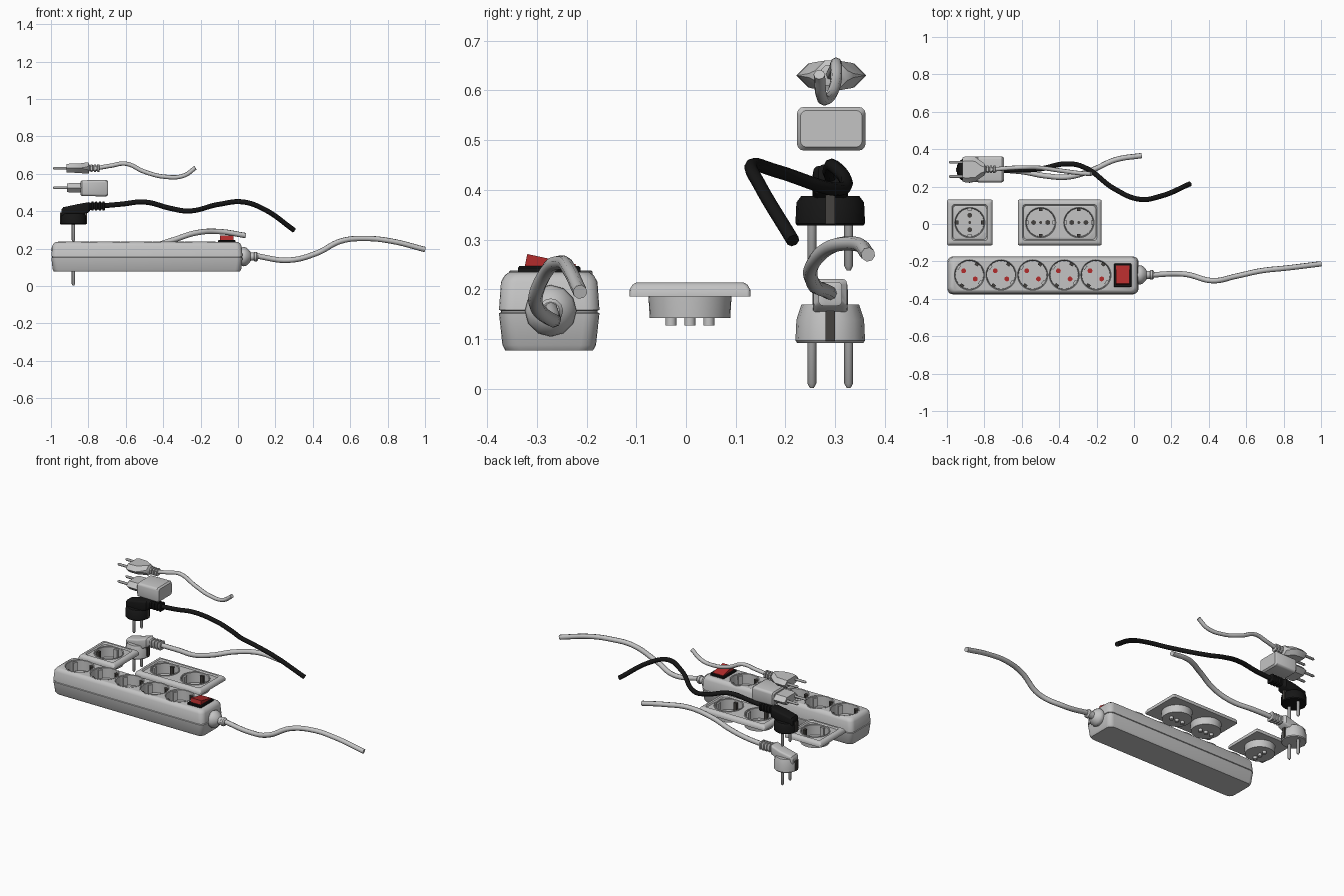
import bpy, bmesh, math
from mathutils import Matrix, Vector

if "Cube" in bpy.data.objects:
    bpy.data.objects.remove(bpy.data.objects["Cube"])


def material(name, rgb):
    m = bpy.data.materials.new(name)
    m.diffuse_color = (*rgb, 1)
    m.use_nodes = True
    m.node_tree.nodes["Principled BSDF"].inputs["Base Color"].default_value = m.diffuse_color
    return m


GREY = material("light_grey_plastic", (0.55, 0.55, 0.55))
BLACK = material("black_plastic", (0.008, 0.008, 0.008))
RED = material("red_plastic", (0.45, 0.025, 0.025))
METAL = material("pin_metal", (0.36, 0.36, 0.36))
DARK = material("dark_contact", (0.06, 0.055, 0.05))

AXES = {"z": Matrix.Identity(4),
        "x": Matrix(((0, 0, 1, 0), (1, 0, 0, 0), (0, 1, 0, 0), (0, 0, 0, 1)))}


def ring_points(hx, hy, r, n):
    """Rounded rectangle outline, a circle when r equals both half sizes."""
    pts = []
    for k, (sx, sy) in enumerate(((1, 1), (-1, 1), (-1, -1), (1, -1))):
        for i in range(n + 1):
            a = (k + i / n) * math.pi / 2
            pts.append((sx * (hx - r) + r * math.cos(a), sy * (hy - r) + r * math.sin(a)))
    return pts


def loft(name, rings, mat, loc=(0, 0, 0), axis="z", n=5, angle=0.0):
    """Closed solid through rings (height, half_u, half_v, radius[, off_u, off_v])."""
    bm = bmesh.new()
    rows = []
    for h, hx, hy, r, *off in rings:
        ou, ov = off if off else (0, 0)
        rows.append([bm.verts.new(AXES[axis] @ Vector((u + ou, v + ov, h)))
                     for u, v in ring_points(hx, hy, r, n)])
    count = len(rows[0])
    for a, b in zip(rows, rows[1:]):
        for i in range(count):
            j = (i + 1) % count
            bm.faces.new((a[i], a[j], b[j], b[i]))
    bm.faces.new(rows[0][::-1])
    bm.faces.new(rows[-1])
    bmesh.ops.remove_doubles(bm, verts=bm.verts, dist=1e-5)
    bmesh.ops.recalc_face_normals(bm, faces=bm.faces)
    me = bpy.data.meshes.new(name)
    bm.to_mesh(me)
    bm.free()
    me.materials.append(mat)
    ob = bpy.data.objects.new(name, me)
    bpy.context.collection.objects.link(ob)
    ob.location = loc
    ob.rotation_euler.z = angle
    return ob


def lathe(name, profile, mat, loc, axis="z", n=6):
    return loft(name, [(h, r, r, r) for r, h in profile], mat, loc, axis, n)


def box(name, half, mat, loc, angle=0.0):
    x, y, z = half
    return loft(name, [(-z, x, y, 0), (z, x, y, 0)], mat, loc, angle=angle)


def cable(name, pts, radius, mat):
    cu = bpy.data.curves.new(name, "CURVE")
    cu.dimensions = "3D"
    cu.bevel_depth, cu.bevel_resolution, cu.resolution_u = radius, 2, 8
    cu.use_fill_caps = True
    sp = cu.splines.new("BEZIER")
    sp.bezier_points.add(len(pts) - 1)
    for bp, p in zip(sp.bezier_points, pts):
        bp.co = p
        bp.handle_left_type = bp.handle_right_type = "AUTO"
    cu.materials.append(mat)
    ob = bpy.data.objects.new(name, cu)
    bpy.context.collection.objects.link(ob)


def socket(host, x, y, top, depth, turn, pin_mat):
    """Cuts a round well in the host and fits a cup with contacts."""
    cutter = lathe("well_cutter", [(0.079, top - depth - 0.004), (0.079, top + 0.05)], GREY, (x, y, 0), n=8)
    cutter.hide_render = True
    cutter.hide_set(True)
    mod = host.modifiers.new("well", "BOOLEAN")
    mod.operation, mod.solver, mod.object = "DIFFERENCE", "EXACT", cutter
    floor = top - depth
    lathe("socket_cup", [(0.081, floor - 0.008), (0.084, top - 0.02), (0.084, top + 0.001), (0.081, top + 0.003),
                         (0.077, top), (0.075, floor)], GREY, (x, y, 0), n=8)

    def at(r, a, z):
        return (x + r * math.cos(a), y + r * math.sin(a), z)
    for s in (0, math.pi):
        lathe("pin_hole", [(0.013, floor - 0.002), (0.013, floor + 0.003)], pin_mat, at(0.038, turn + s, 0), n=3)
        # guide rib on the pin side, earth clip across it
        box("guide_rib", (0.007, 0.012, depth / 2 - 0.004), GREY, at(0.071, turn + s, top - depth / 2 - 0.002), turn)
        box("earth_clip", (0.008, 0.010, depth / 2 - 0.006), DARK,
            at(0.069, turn + s + math.pi / 2, top - depth / 2 - 0.004), turn + math.pi / 2)
    lathe("socket_screw", [(0.008, floor - 0.002), (0.008, floor + 0.003)], DARK if pin_mat == DARK else GREY,
          (x, y, 0), n=3)


# Power strip housing with a seam around the middle
SX, SY = -0.487, -0.275
strip = loft("strip_housing", [
    (0.077, 0.497, 0.088, 0.03), (0.088, 0.504, 0.094, 0.03), (0.152, 0.511, 0.101, 0.03),
    (0.154, 0.507, 0.097, 0.03), (0.157, 0.507, 0.097, 0.03), (0.159, 0.511, 0.101, 0.03),
    (0.215, 0.506, 0.097, 0.03), (0.228, 0.498, 0.090, 0.03), (0.235, 0.487, 0.080, 0.025)], GREY, (SX, SY, 0))
for i in range(5):
    socket(strip, -0.88 + i * 0.169, -0.272, 0.235, 0.06, math.radians(145), RED)

# Rocker switch
loft("switch_frame", [(0.225, 0.046, 0.063, 0.004), (0.243, 0.046, 0.063, 0.004), (0.247, 0.043, 0.06, 0.004)],
     BLACK, (-0.06, -0.275, 0))
rocker = box("switch_rocker", (0.035, 0.050, 0.014), RED, (-0.06, -0.273, 0.247))
rocker.rotation_euler.x = math.radians(-12)

# Strain relief and strip cable
lathe("strip_strain_relief", [(0.045, 0.01), (0.052, 0.03), (0.048, 0.045), (0.032, 0.062), (0.022, 0.068),
                              (0.021, 0.085), (0.025, 0.088), (0.025, 0.1), (0.018, 0.108)],
      GREY, (0, -0.272, 0.157), "x", 3)
cable("strip_cable", [(0.09, -0.272, 0.162), (0.27, -0.268, 0.138), (0.42, -0.303, 0.175), (0.55, -0.278, 0.24),
                      (0.68, -0.25, 0.254), (0.82, -0.235, 0.24), (1.0, -0.213, 0.195)], 0.0145, GREY)


# Wall sockets
def wall_plate(name, cx, half, centres, turn):
    w, d = half, 0.122
    plate = loft(name, [(0.186, w, d, 0.008), (0.198, w, d, 0.008), (0.209, w - 0.006, d - 0.006, 0.008),
                        (0.214, w - 0.014, d - 0.014, 0.01), (0.214, w - 0.026, d - 0.026, 0.015),
                        (0.206, w - 0.031, d - 0.031, 0.02), (0.209, w - 0.035, d - 0.035, 0.03)],
                 GREY, (cx, 0.008, 0))
    for x in centres:
        socket(plate, x, 0.008, 0.211, 0.06, turn, DARK)
        for r in (-0.038, 0, 0.038):
            lathe("contact_stub", [(0.011, 0.127), (0.011, 0.15)], GREY,
                  (x + r * math.cos(turn), 0.008 + r * math.sin(turn), 0), n=3)


wall_plate("single_wall_plate", -0.878, 0.122, [-0.878], math.pi / 2)
wall_plate("double_wall_plate", -0.397, 0.224, [-0.499, -0.295], 0)


# Angled earthed plugs
def earthed_plug(colour, mat, dz, rise):
    px, py = -0.88, 0.29
    lathe(colour + "_plug_base", [(0.066, 0.328 + dz), (0.070, 0.333 + dz), (0.068, 0.375 + dz),
                                  (0.058, 0.388 + dz + rise)], mat, (px, py, 0), n=4)
    rings = [(-0.943, 0.026, 0.022, 0.008, 0, 0.388), (-0.935, 0.032, 0.030, 0.01, 0, 0.391),
             (-0.86, 0.036, 0.032, 0.01, 0, 0.405), (-0.80, 0.034, 0.028, 0.01, 0, 0.42 + rise / 2),
             (-0.79, 0.022, 0.020, 0.01, 0, 0.425 + rise / 2)]
    # ribbed bend relief
    for i in range(4):
        for off, r in ((0, 0.019), (0.002, 0.024), (0.011, 0.024), (0.013, 0.019)):
            rings.append((-0.785 + i * 0.02 + off, r, r, 0.01, 0, 0.427))
    loft(colour + "_plug_handle", rings, mat, (0, py, dz), "x", 3)
    for s in (-1, 1):
        lathe(colour + "_plug_pin", [(0.004, 0.238 + dz), (0.009, 0.247 + dz), (0.009, 0.335 + dz)], METAL,
              (px, py + s * 0.037, 0), n=3)
        box(colour + "_plug_earth_strip", (0.004, 0.010, 0.03), DARK, (px + s * 0.068, py, 0.362 + dz))


earthed_plug("black", BLACK, 0, 0)
earthed_plug("grey", GREY, -0.236, 0.018)
cable("black_plug_cable", [(-0.73, 0.29, 0.428), (-0.62, 0.288, 0.438), (-0.5, 0.295, 0.449), (-0.36, 0.322, 0.415),
                           (-0.27, 0.305, 0.401), (-0.1, 0.185, 0.437), (0.03, 0.132, 0.449), (0.14, 0.148, 0.41),
                           (0.3, 0.215, 0.298)], 0.0135, BLACK)
cable("grey_plug_cable", [(-0.73, 0.29, 0.192), (-0.6, 0.28, 0.198), (-0.47, 0.257, 0.21), (-0.35, 0.252, 0.245),
                          (-0.22, 0.29, 0.285), (-0.1, 0.343, 0.291), (0.04, 0.366, 0.27)], 0.0145, GREY)


# Flat two-pin plug, travel adapter and their pins
def pin_pair(name, z):
    for s in (-1, 1):
        lathe(name, [(0.003, -0.99), (0.0075, -0.983), (0.0075, -0.9)], METAL, (0, 0.292 + s * 0.038, z), "x", 3)


pin_pair("flat_plug_pin", 0.63)
loft("flat_plug_body", [(-0.918, 0.064, 0.022, 0.022), (-0.90, 0.07, 0.024, 0.024), (-0.85, 0.068, 0.025, 0.025),
                        (-0.82, 0.045, 0.029, 0.025), (-0.80, 0.032, 0.030, 0.02), (-0.795, 0.02, 0.018, 0.01)]
     + [(-0.79 + i * 0.018 + o, r, r, 0.008) for i in range(3)
        for o, r in ((0, 0.014), (0.002, 0.02), (0.012, 0.02), (0.014, 0.014))],
     GREY, (0, 0.292, 0.63), "x", 1)
cable("flat_plug_cable", [(-0.75, 0.292, 0.631), (-0.68, 0.298, 0.643), (-0.6, 0.302, 0.654), (-0.5, 0.3, 0.611),
                          (-0.39, 0.285, 0.584), (-0.29, 0.272, 0.59), (-0.228, 0.268, 0.632)], 0.0115, GREY)

pin_pair("adapter_pin", 0.525)
loft("adapter_nose", [(-0.915, 0.062, 0.022, 0.022), (-0.90, 0.068, 0.025, 0.025), (-0.835, 0.068, 0.025, 0.025)],
     GREY, (0, 0.292, 0.525), "x", 1)
loft("adapter_body", [(-0.842, 0.062, 0.034, 0.012), (-0.835, 0.069, 0.042, 0.014), (-0.705, 0.069, 0.044, 0.014),
                      (-0.695, 0.062, 0.037, 0.012)], GREY, (0, 0.292, 0.523), "x", 3)

# Smooth shading with sharp edges kept
bpy.ops.object.select_all(action="DESELECT")
for ob in bpy.data.objects:
    if ob.type == "MESH" and not ob.hide_render:
        ob.select_set(True)
        bpy.context.view_layer.objects.active = ob
bpy.ops.object.shade_smooth_by_angle(angle=math.radians(35))
